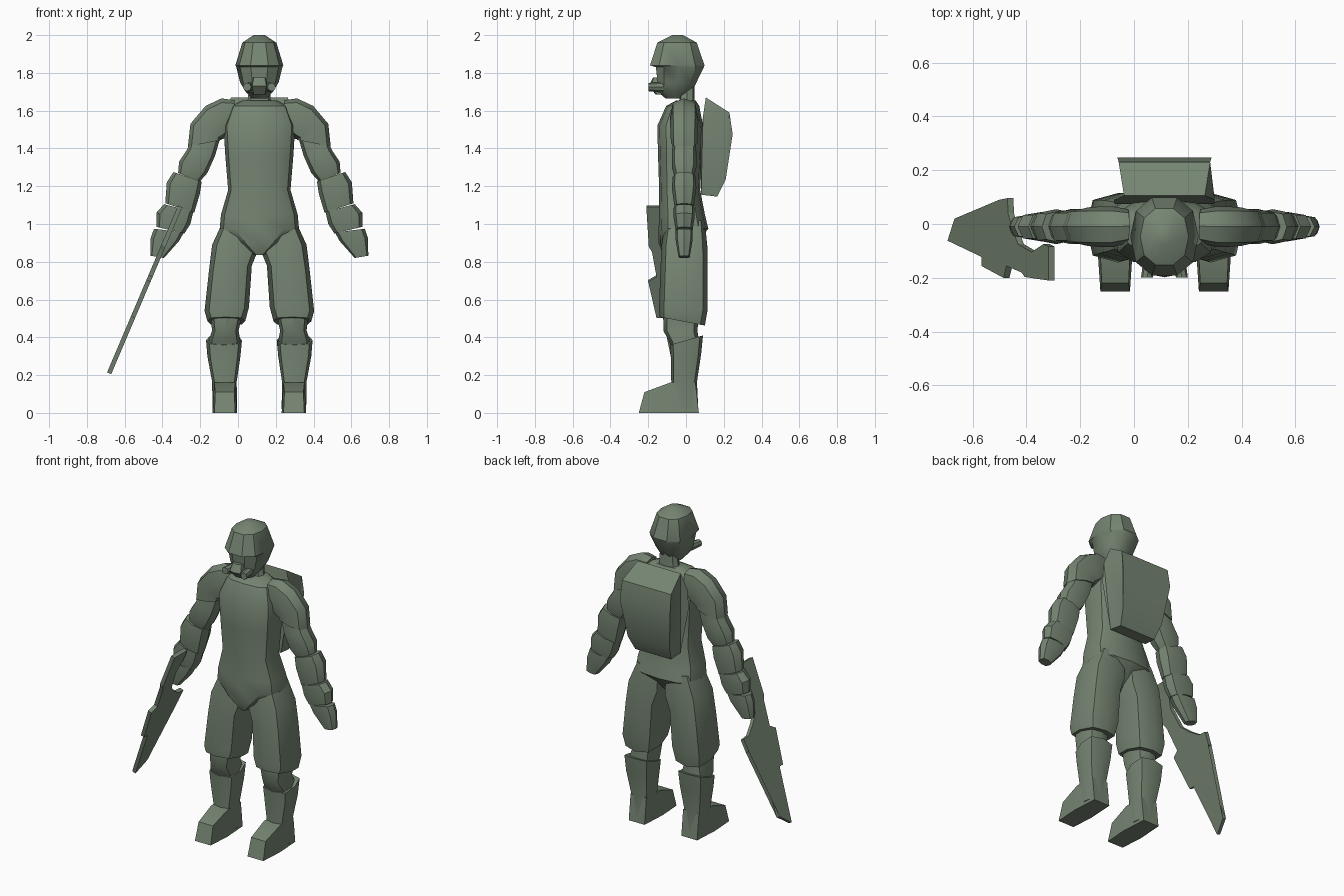
import bpy, bmesh, math
from mathutils import Vector

CX = 0.113          # body centre line; the rifle shifts it off zero
olive = bpy.data.materials.new("olive green")
olive.diffuse_color = (0.18, 0.235, 0.17, 1)


def finish(name, bm, angle=35):
    bmesh.ops.recalc_face_normals(bm, faces=bm.faces)
    me = bpy.data.meshes.new(name)
    bm.to_mesh(me)
    bm.free()
    me.materials.append(olive)
    me.shade_smooth()
    me.set_sharp_from_angle(angle=math.radians(angle))
    ob = bpy.data.objects.new(name, me)
    bpy.context.collection.objects.link(ob)
    return ob


def loft(name, rings, n=8, side=1, e=0.7, angle=35):
    """Skin rounded rings (xa, za, xb, zb, y0, y1[, tilt]); x measured from the body centre."""
    bm = bmesh.new()
    loops = []
    for r in rings:
        xa, za, xb, zb, y0, y1 = r[:6]
        tilt = r[6] if len(r) > 6 else 0
        loop = []
        for i in range(n):
            t = 2 * math.pi * i / n
            c, s = math.cos(t), math.sin(t)
            c = math.copysign(abs(c) ** e, c) if abs(c) > 1e-6 else 0
            s = math.copysign(abs(s) ** e, s) if abs(s) > 1e-6 else 0
            u, v = (c + 1) / 2, (s + 1) / 2
            x = xa + (xb - xa) * u
            z = za + (zb - za) * u + tilt * (v - 0.5)
            loop.append(bm.verts.new((CX + side * x, y0 + (y1 - y0) * v, z)))
        loops.append(loop)
    for a, b in zip(loops, loops[1:]):
        for i in range(n):
            j = (i + 1) % n
            bm.faces.new((a[i], a[j], b[j], b[i]))
    bm.faces.new(loops[0])
    bm.faces.new(loops[-1])
    return finish(name, bm, angle)


def level(z, rx, y0, y1):
    return (-rx, z, rx, z, y0, y1)


def slab(name, a, b, angle=25):
    """Solid between two matching outlines."""
    bm = bmesh.new()
    va = [bm.verts.new(p) for p in a]
    vb = [bm.verts.new(p) for p in b]
    caps = [bm.faces.new(va), bm.faces.new(vb)]
    n = len(a)
    for i in range(n):
        j = (i + 1) % n
        bm.faces.new((va[i], va[j], vb[j], vb[i]))
    bmesh.ops.triangulate(bm, faces=caps)
    return finish(name, bm, angle)


def prism(name, profile, cx):
    """Side profile of (y, z, half width) points."""
    return slab(name, [(cx - h, y, z) for y, z, h in profile],
                [(cx + h, y, z) for y, z, h in profile])


# Head: helmet with brow step, neck, breathing mask
loft("helmet", [level(2.0, .03, -.075, -.015), level(1.96, .09, -.156, .062),
                level(1.84, .127, -.197, .104), level(1.83, .122, -.165, .1),
                level(1.75, .102, -.155, .06), level(1.70, .072, -.155, .035),
                level(1.665, .04, -.11, .0)], n=10, e=.85)
loft("neck", [level(1.75, .055, -.04, .045), level(1.66, .06, -.035, .045),
              level(1.6, .1, -.05, .055)])
loft("mask_snout", [level(1.775, .035, -.175, -.1), level(1.73, .045, -.198, -.1),
                    level(1.685, .035, -.16, -.08)], e=.5)

# Torso and pelvis, ending in a point between the legs
loft("torso", [level(1.655, .09, -.05, .05), level(1.625, .15, -.105, .07),
               level(1.52, .19, -.152, .09), level(1.36, .18, -.148, .085),
               level(1.18, .165, -.142, .075), level(1.05, .203, -.142, .1),
               level(.975, .21, -.145, .118), level(.9, .12, -.145, .06),
               level(.835, .025, -.12, .0)], n=12)

# Backpack
prism("backpack", [(.105, 1.67, .15), (.23, 1.59, .17), (.247, 1.475, .175),
                   (.21, 1.235, .145), (.165, 1.145, .125), (.08, 1.155, .13),
                   (.075, 1.45, .185), (.09, 1.57, .187)], CX)

# Limbs on both sides
for s, tag in ((1, "left"), (-1, "right")):
    # mask filter
    bm = bmesh.new()
    bmesh.ops.create_cone(bm, cap_ends=True, segments=8, radius1=.027, radius2=.022, depth=.08)
    for v in bm.verts:
        x, y, z = v.co
        v.co = Vector((CX + s * (.057 + .2 * z) + x, -.158 - z, 1.725 + y))
    finish(tag + "_mask_filter", bm)

    # shoulder pad and arm segments
    loft(tag + "_shoulder_pad",
         [(.14, 1.5, .13, 1.655, -.07, .055), (.18, 1.46, .2, 1.665, -.085, .065),
          (.19, 1.45, .285, 1.625, -.085, .065), (.2, 1.45, .365, 1.53, -.082, .062),
          (.2, 1.445, .378, 1.41, -.08, .06)], side=s)
    loft(tag + "_upper_arm",
         [(.2, 1.48, .35, 1.47, -.065, .05), (.235, 1.36, .385, 1.39, -.075, .055),
          (.275, 1.27, .425, 1.33, -.075, .055), (.315, 1.225, .43, 1.27, -.06, .04)], side=s)
    loft(tag + "_forearm",
         [(.305, 1.225, .455, 1.275, -.07, .05), (.315, 1.16, .49, 1.22, -.075, .055),
          (.345, 1.06, .498, 1.11, -.06, .04)], side=s)
    loft(tag + "_cuff",
         [(.35, 1.065, .505, 1.105, -.065, .045), (.365, 1.0, .545, 1.06, -.065, .045),
          (.397, .95, .545, .985, -.055, .035)], side=s)
    loft(tag + "_hand",
         [(.4, .955, .558, .975, -.055, .035), (.425, .91, .575, .925, -.055, .035),
          (.505, .82, .577, .832, -.04, .02)], side=s)

    # baggy trouser leg and knee
    loft(tag + "_thigh",
         [(.01, 1.0, .19, 1.02, -.11, .1), (.003, .87, .25, .89, -.13, .113),
          (.04, .78, .267, .75, -.135, .115), (.055, .56, .29, .54, -.143, .115),
          (.075, .485, .275, .485, -.14, .1, -.045)], side=s, e=.65)
    loft(tag + "_knee",
         [(.09, .52, .26, .52, -.12, .07), (.11, .435, .25, .435, -.12, .06),
          (.1, .38, .27, .38, -.09, .07), (.12, .3, .25, .3, -.06, .06)], side=s)

    # boot shaft and foot
    loft(tag + "_boot",
         [(.092, .385, .282, .385, -.085, .09, .05), (.1, .3, .275, .3, -.08, .08, .02),
          (.12, .165, .25, .165, -.078, .058), (.118, .02, .248, .02, -.075, .065)],
         side=s, e=.6)
    prism(tag + "_foot",
          [(-.25, 0, .055), (-.22, .11, .05), (-.085, .16, .056), (.05, .16, .055),
           (.068, 0, .055), (-.1, 0, .065)], CX + s * .183)

# Rifle: flat slab in the tilted plane beside the right leg, outline as (x, y)
outline = [(-.656, .02), (-.682, -.062), (-.556, -.122), (-.556, -.156), (-.474, -.2),
           (-.463, -.156), (-.407, -.18), (-.395, -.197), (-.306, -.21), (-.306, -.084),
           (-.325, -.074), (-.37, -.104), (-.42, -.075), (-.44, -.02), (-.457, .04),
           (-.459, .096), (-.49, .09), (-.487, -.03)]
slope = 2.35
normal = Vector((slope, 0, -1)).normalized() * .012
pts = [Vector((x, y, .21 + slope * (x + .682))) for x, y in outline]
slab("rifle", [p - normal for p in pts], [p + normal for p in pts])
